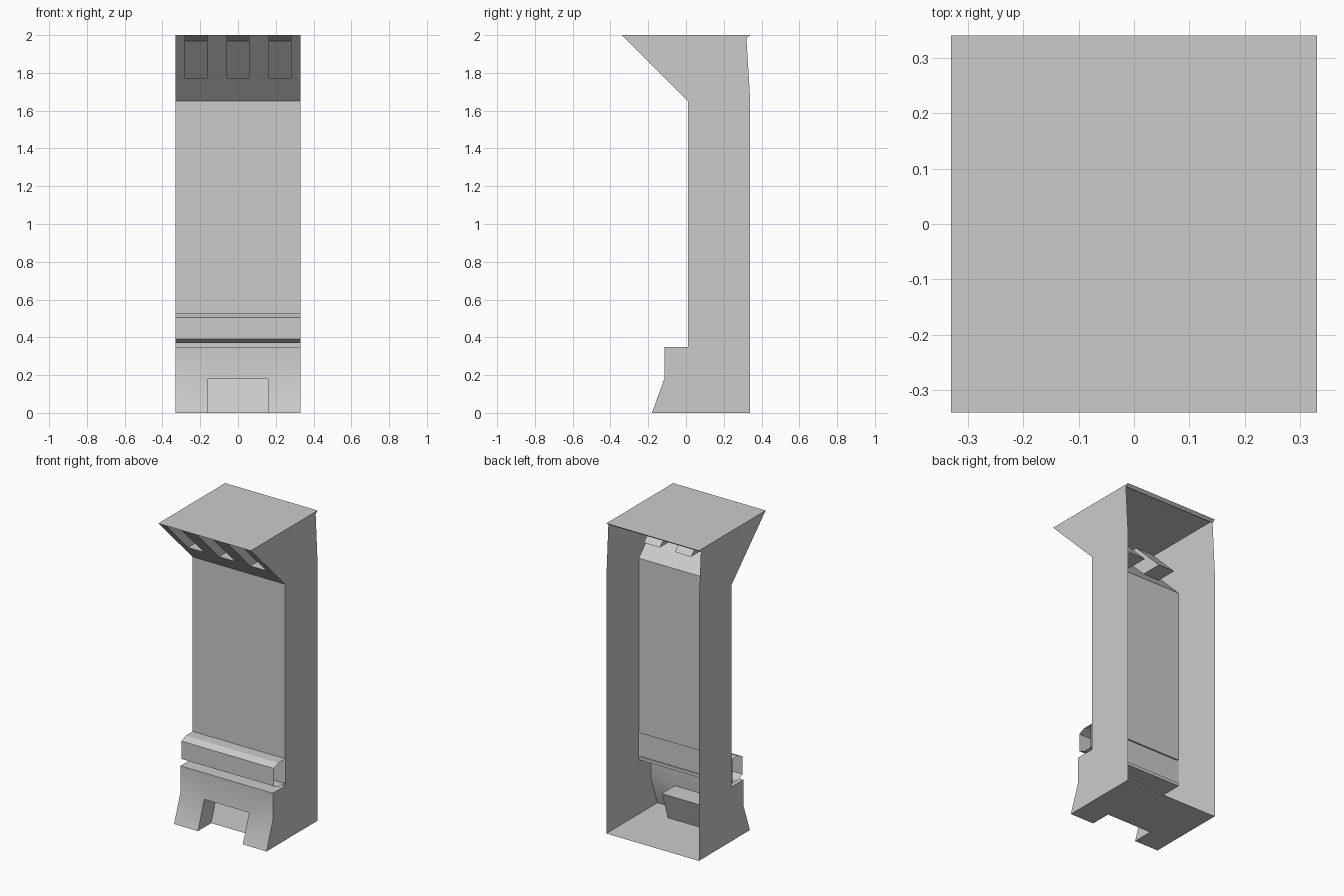
import bpy, bmesh

if "Cube" in bpy.data.objects:
    bpy.data.objects.remove(bpy.data.objects["Cube"])

W = 0.33  # half width


def finish(name, bm, smooth=False):
    bmesh.ops.remove_doubles(bm, verts=bm.verts, dist=1e-5)
    mesh = bpy.data.meshes.new(name)
    bm.to_mesh(mesh)
    bm.free()
    obj = bpy.data.objects.new(name, mesh)
    bpy.context.collection.objects.link(obj)
    if smooth:
        bpy.ops.object.select_all(action='DESELECT')
        obj.select_set(True)
        bpy.context.view_layer.objects.active = obj
        bpy.ops.object.shade_smooth_by_angle(angle=0.6)
    return obj


def add_sheet(bm, profile, xs, skip=()):
    """Sweep a (y, z) profile along x, leaving out skipped (row, column) cells."""
    grid = [[bm.verts.new((x, y, z)) for x in xs] for y, z in profile]
    for r in range(len(profile) - 1):
        for c in range(len(xs) - 1):
            if (r, c) not in skip:
                a, b = grid[r], grid[r + 1]
                bm.faces.new((a[c], a[c + 1], b[c + 1], b[c]))
    bmesh.ops.delete(bm, geom=[v for v in bm.verts if not v.link_faces], context='VERTS')


def add_side(bm, outline, x, flip):
    pts = outline[::-1] if flip else outline
    bm.faces.new([bm.verts.new((x, y, z)) for y, z in pts])


def sheet(name, profile, xs=(-W, W), skip=(), smooth=False):
    bm = bmesh.new()
    add_sheet(bm, profile, xs, skip)
    return finish(name, bm, smooth)


def recess(name, outline, x0, x1):
    """Pocket lining: swept inner walls and two cheeks."""
    bm = bmesh.new()
    add_sheet(bm, outline[1:] if name == "base_notch" else outline, (x0, x1))
    add_side(bm, outline, x0, False)
    add_side(bm, outline, x1, True)
    return finish(name, bm)


# Side walls
wall = [(-.18, 0), (.34, 0), (.34, 1.65), (.32, 1.985), (.34, 2), (-.34, 2),
        (.01, 1.65), (.01, .35), (-.115, .35), (-.115, .18)]
for side, x in (("left", -W), ("right", W)):
    bm = bmesh.new()
    add_side(bm, wall, x, x < 0)
    finish(side + "_wall", bm)

# Top plate with a small rear lip
sheet("top_plate", [(-.34, 2), (.34, 2), (.32, 1.985)])

# Main panel, shallowly stepped behind the rail
sheet("main_panel", [(.01, .35), (.01, .37), (0, .37), (0, .525), (.01, .525), (.01, 1.65)])

# Open-ended rail
sheet("rail", [(.01, .37), (-.06, .37), (-.103, .39), (-.103, .505), (-.06, .525), (.01, .525)])

# Overhang with three pockets
half = .0575
centres = (-.2225, 0, .2225)
xs = [-W] + [c + s * half for c in centres for s in (-1, 1)] + [W]
sheet("overhang", [(.01, 1.65), (-.11, 1.77), (-.34, 2)], xs, {(1, 1), (1, 3), (1, 5)})
for i, c in enumerate(centres):
    recess(f"overhang_pocket_{i + 1}",
           [(-.11, 1.77), (.03, 1.77), (-.17, 1.97), (-.34, 2)], c - half, c + half)

# Base front, floor and notch
base_xs = (-W, -.16, .16, W)
sheet("base_front", [(-.18, 0), (-.115, .18), (-.115, .35), (.01, .35)], base_xs, {(0, 1)}, True)
sheet("floor", [(.34, 0), (-.045, 0), (-.18, 0)], base_xs, {(1, 1)})
recess("base_notch", [(-.18, 0), (-.045, 0), (.018, .18), (-.115, .18)], -.16, .16)
